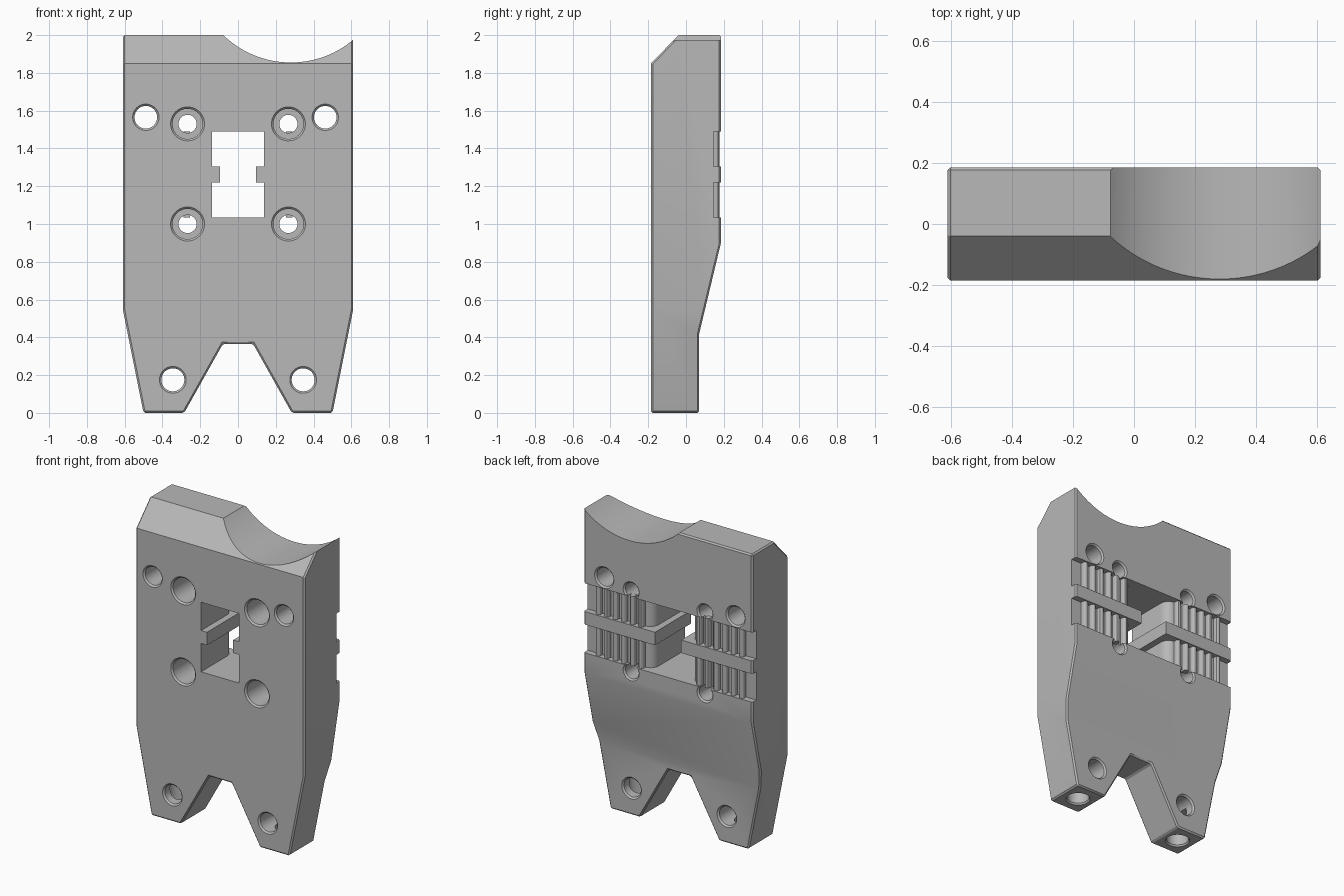
import bpy, bmesh
from math import cos, sin, pi, radians

cube = bpy.data.objects.get("Cube")
if cube:
    bpy.data.objects.remove(cube, do_unlink=True)

grey = bpy.data.materials.new("plain grey")
grey.use_nodes = True
grey.diffuse_color = (0.48, 0.48, 0.48, 1)
grey.node_tree.nodes["Principled BSDF"].inputs["Base Color"].default_value = grey.diffuse_color

# Maps (a, b, position along axis) to x, y, z
PLACE = {"x": lambda a, b, t: (t, a, b),
         "y": lambda a, b, t: (a, t, b),
         "z": lambda a, b, t: (a, b, t)}


def loft(name, rings):
    """Closed solid through a list of equal-length rings of points."""
    bm = bmesh.new()
    loops = [[bm.verts.new(p) for p in ring] for ring in rings]
    n = len(loops[0])
    for low, high in zip(loops, loops[1:]):
        for i in range(n):
            j = (i + 1) % n
            bm.faces.new((low[i], low[j], high[j], high[i]))
    bm.faces.new(loops[0][::-1])
    bm.faces.new(loops[-1])
    bmesh.ops.recalc_face_normals(bm, faces=bm.faces)
    mesh = bpy.data.meshes.new(name)
    bm.to_mesh(mesh)
    bm.free()
    mesh.materials.append(grey)
    obj = bpy.data.objects.new(name, mesh)
    bpy.context.collection.objects.link(obj)
    return obj


def prism(name, points, axis, lo, hi):
    return loft(name, [[PLACE[axis](a, b, t) for a, b in points] for t in (lo, hi)])


def lathe(name, centre, profile, axis="y", sides=40):
    ring = [(cos(2 * pi * i / sides), sin(2 * pi * i / sides)) for i in range(sides)]
    return loft(name, [[PLACE[axis](centre[0] + r * c, centre[1] + r * s, t)
                        for c, s in ring] for r, t in profile])


def mirror_x(points):
    return points + [(-a, b) for a, b in reversed(points)]


def apply(obj, mod):
    bpy.ops.object.select_all(action="DESELECT")
    bpy.context.view_layer.objects.active = obj
    obj.select_set(True)
    bpy.ops.object.modifier_apply(modifier=mod.name)


def boolean(obj, tool, operation="DIFFERENCE"):
    tool.hide_render = True
    mod = obj.modifiers.new("cut", "BOOLEAN")
    mod.operation, mod.solver, mod.object = operation, "EXACT", tool
    apply(obj, mod)
    bpy.data.objects.remove(tool, do_unlink=True)


FRONT, BACK, LEG_BACK, FLOOR = -0.185, 0.185, 0.07, 0.145

# Plate: side profile crossed with the forked front outline
body = prism("carriage_plate", [(FRONT, -0.1), (LEG_BACK, -0.1), (LEG_BACK, 0.42), (BACK, 0.9),
                                (BACK, 2), (-0.04, 2), (FRONT, 1.85)], "x", -0.8, 0.8)
outline = mirror_x([(0.08, 0.365), (0.285, 0), (0.5, 0), (0.61, 0.55), (0.61, 2.2)])
boolean(body, prism("outline", outline, "y", -0.4, 0.4), "INTERSECT")
bevel = body.modifiers.new("edge", "BEVEL")
bevel.width, bevel.segments = 0.009, 1
bevel.limit_method, bevel.angle_limit = "ANGLE", radians(50)
apply(body, bevel)

# Round scoop in the top edge
boolean(body, lathe("scoop", (0.28, 2.369), [(0.514, -0.5), (0.514, 0.5)], sides=128))

# Belt channels that round over into the window, leaving a bar between them
RADIUS, HALF = 0.06, 0.138
corner = [(HALF + RADIUS - RADIUS * sin(a), FLOOR - RADIUS + RADIUS * cos(a))
          for a in [pi / 2 * i / 8 for i in range(9)]]
channel = mirror_x([(0.7, 0.3), (0.7, FLOOR)] + corner + [(HALF, -0.3)])
for lo, hi in ((1.035, 1.22), (1.305, 1.49)):
    boolean(body, prism("channel", channel, "z", lo, hi))
slot = mirror_x([(0.095, 1.1), (0.095, 1.4)])
boolean(body, prism("slot", slot, "y", -0.4, 0.4))


def through(centre, r, back):
    """Through hole with a small chamfer at each end."""
    c = 0.01
    boolean(body, lathe("hole", centre, [(r + 2 * c, FRONT - c), (r, FRONT + c),
                                         (r, back - c), (r + 2 * c, back + c)]))


# Screw holes
for x in (-0.488, 0.462):
    through((x, 1.565), 0.06, BACK)
for side in (-1, 1):
    through((side * 0.345, 0.175), 0.061, LEG_BACK)
    # Counterbored mounting holes
    for z in (1.0, 1.53):
        boolean(body, lathe("counterbore", (side * 0.267, z),
                            [(0.1, FRONT - 0.01), (0.08, FRONT + 0.01), (0.08, 0.02),
                             (0.048, 0.02), (0.048, BACK - 0.01), (0.068, BACK + 0.01)]))
    # Upright bores in the feet
    boolean(body, lathe("foot_bore", (side * 0.39, -0.058),
                        [(0.08, -0.01), (0.066, 0.01), (0.066, 0.2)], "z"))

# Belt teeth: rounded ribs standing on the channel floors
PITCH, WIDTH, TOP = 0.0617, 0.017, 0.177
for side, label in ((1, "left"), (-1, "right")):
    for row, lo, hi in (("lower", 1.035, 1.22), ("upper", 1.305, 1.49)):
        for i in range(6):
            x = side * (0.21 + PITCH * i)
            arch = [(x + WIDTH * cos(pi * k / 6), TOP - WIDTH + WIDTH * sin(pi * k / 6))
                    for k in range(7)]
            rib = [(x + WIDTH, FLOOR - 0.01)] + arch + [(x - WIDTH, FLOOR - 0.01)]
            prism(f"{label}_{row}_belt_tooth_{i + 1}", rib, "z", lo, hi)

# Smooth the curved walls, keep the edges sharp
bpy.ops.object.select_all(action="DESELECT")
for obj in bpy.context.collection.objects:
    if obj.type == "MESH" and (obj == body or "belt_tooth" in obj.name):
        obj.select_set(True)
bpy.context.view_layer.objects.active = body
bpy.ops.object.shade_smooth_by_angle(angle=radians(30))
